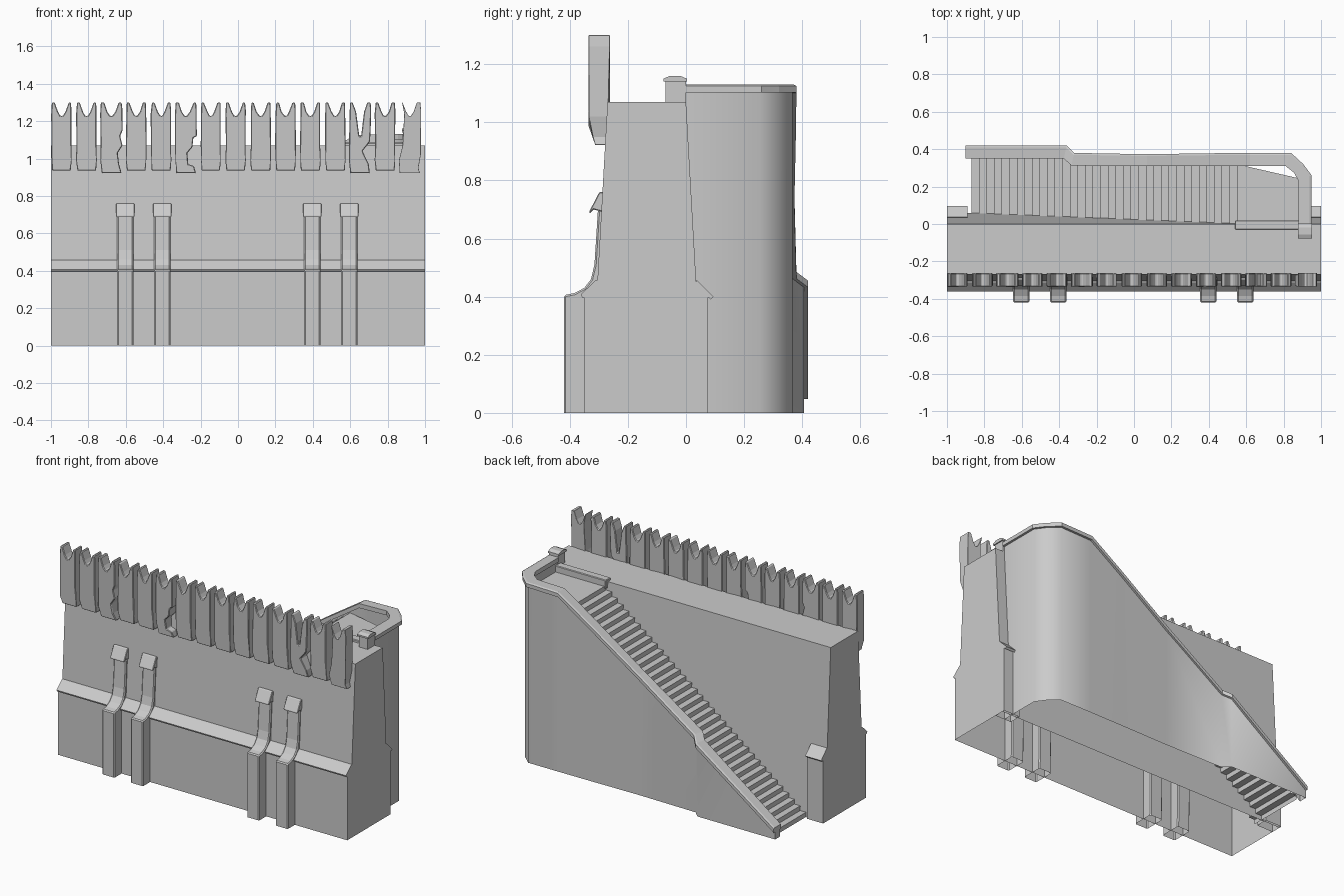
import bpy, bmesh, random
from mathutils import Vector

if "Cube" in bpy.data.objects:
    bpy.data.objects.remove(bpy.data.objects["Cube"])

random.seed(4)


def finish(name, bm, bevel=0.0, smooth=None):
    """Turn a bmesh into an object, leaving the underside on the ground open."""
    bmesh.ops.recalc_face_normals(bm, faces=bm.faces[:])
    ground = [f for f in bm.faces if all(v.co.z < 0.001 for v in f.verts)]
    bmesh.ops.delete(bm, geom=ground, context='FACES')
    mesh = bpy.data.meshes.new(name)
    bm.to_mesh(mesh)
    bm.free()
    obj = bpy.data.objects.new(name, mesh)
    bpy.context.collection.objects.link(obj)
    if bevel:
        mod = obj.modifiers.new("bevel", 'BEVEL')
        mod.width, mod.segments, mod.limit_method = bevel, 1, 'ANGLE'
    if smooth:
        bpy.ops.object.select_all(action='DESELECT')
        obj.select_set(True)
        bpy.context.view_layer.objects.active = obj
        bpy.ops.object.shade_smooth_by_angle(angle=smooth)
    return obj


def prism(name, pts, place, a, b, bevel=0.0, smooth=None):
    """Extrude a 2D outline from a to b; place(p, q, depth) gives the 3D point."""
    bm = bmesh.new()
    ra = [bm.verts.new(place(p, q, a)) for p, q in pts]
    rb = [bm.verts.new(place(p, q, b)) for p, q in pts]
    n = len(pts)
    for i in range(n):
        j = (i + 1) % n
        bm.faces.new((ra[i], ra[j], rb[j], rb[i]))
    bm.faces.new(ra)
    bm.faces.new(rb[::-1])
    return finish(name, bm, bevel, smooth)


def along_x(y, z, x):
    return (x, y, z)


def box(name, x0, x1, y0, y1, z0, z1, bevel=0.0):
    return prism(name, [(y0, z0), (y1, z0), (y1, z1), (y0, z1)], along_x, x0, x1, bevel)


def loft(name, rings, closed, smooth=None):
    """Join successive cross-sections."""
    bm = bmesh.new()
    rows = [[bm.verts.new(p) for p in ring] for ring in rings]
    n = len(rows[0])
    for r, s in zip(rows, rows[1:]):
        for i in range(n if closed else n - 1):
            j = (i + 1) % n
            bm.faces.new((r[i], r[j], s[j], s[i]))
    bm.faces.new(rows[0])
    bm.faces.new(rows[-1][::-1])
    return finish(name, bm, 0, smooth)


# Main battered wall with stepped front base
prism("main_wall", [(-0.35, 0), (-0.35, 0.40), (-0.305, 0.45), (-0.27, 1.07),
                    (0, 1.07), (0.035, 0.45), (0.06, 0)], along_x, -1, 1)

# Sloped string course across the front
prism("front_ledge", [(-0.345, 0.395), (-0.358, 0.398), (-0.362, 0.408), (-0.312, 0.455),
                      (-0.30, 0.458), (-0.30, 0.44)], along_x, -1, 1)

# Plinths and sloped caps at both ends of the back
for side, x0, x1 in (("left", -1, -0.89), ("right", 0.89, 1)):
    prism("back_plinth_" + side, [(0.0, 0), (0.075, 0), (0.075, 0.41), (0.035, 0.45),
                                  (0.0, 0.45)], along_x, x0, x1)
    prism("back_plinth_cap_" + side, [(0.03, 0.44), (0.085, 0.39), (0.095, 0.40),
                                      (0.037, 0.457)], along_x, x0, x1)

# Buttresses with curved shoulders and sloped caps
buttress = [(-0.29, 0), (-0.42, 0), (-0.42, 0.405), (-0.385, 0.412), (-0.35, 0.43),
            (-0.327, 0.46), (-0.315, 0.51), (-0.303, 0.70), (-0.28, 0.70)]
cap = [(-0.28, 0.69), (-0.318, 0.70), (-0.332, 0.685), (-0.332, 0.695),
       (-0.298, 0.76), (-0.28, 0.76)]
for i, x in enumerate((-0.603, -0.405, 0.397, 0.595)):
    prism(f"buttress_{i}", buttress, along_x, x - 0.043, x + 0.043, 0.006)
    prism(f"buttress_cap_{i}", cap, along_x, x - 0.049, x + 0.049, 0.003)

# Swallow-tailed battlements; four are broken (points are width fraction, z)
bites = {
    2: [(0.85, 0.97), (0.8, 1.03), (1.0, 1.07), (0.9, 1.12), (1.0, 1.15)],
    5: [(0.85, 0.96), (0.6, 0.97), (0.55, 1.03), (0.8, 1.06), (0.85, 1.11), (1.0, 1.12)],
    12: [(0.9, 0.97), (0.6, 1.04), (0.95, 1.09), (1.0, 1.15)],
    14: [(0.9, 0.95), (1.0, 1.02)],
}


def along_y(x, z, y):
    low = max(0.0, (1.0 - z) / 0.07)
    if y < -0.3:
        y += 0.02 * low
    elif z < 1.07:
        y -= 0.012 * min(1.0, (1.07 - z) / 0.1)
    return (x, y, z)


for i in range(15):
    c = -0.943 + i * 0.133
    broken = i in bites
    w = 0.116 if broken else 0.108
    zb = 0.922 if broken else 0.935
    depth = 1.12 if i == 12 else 1.228
    right = bites.get(i, [(1, 0.99), (1, 1.07)])
    lean = 0.25 if i == 14 else 0.0
    outline = [(0.04, zb), (0.96, zb)] + right + [
        (1, 1.26), (0.97, 1.30), (0.84, 1.30), (0.68, 1.25), (0.55, depth),
        (0.45, depth), (0.32, 1.25), (0.16, 1.30), (0.03 + lean * 0.5, 1.30),
        (lean, 1.24), (lean * 0.6, 1.07), (0, 0.99)]
    pts = [(c + (u - 0.5) * w + random.uniform(-0.002, 0.002), z) for u, z in outline]
    prism(f"battlement_{i}", pts, along_y, -0.335, -0.262, 0.004)

# Plan of the stair parapet: outer x, y, inner x, y, top z
plan = [(-0.90, 0.42, -0.90, 0.35, 0.075), (-0.36, 0.42, -0.375, 0.35, 0.46),
        (-0.32, 0.38, -0.335, 0.312, 0.49), (0.07, 0.373, 0.07, 0.31, 0.755),
        (0.40, 0.378, 0.40, 0.31, 0.98), (0.62, 0.38, 0.62, 0.31, 1.125),
        (0.84, 0.38, 0.81, 0.31, 1.13), (0.905, 0.32, 0.855, 0.275, 1.13),
        (0.95, 0.26, 0.88, 0.23, 1.13), (0.95, 0.0, 0.88, 0.0, 1.13)]
coping, wall = [], []
for ox, oy, ix, iy, z in plan:
    o, n = Vector((ox, oy, 0)), Vector((ix, iy, 0))
    up = Vector((0, 0, z))
    coping.append([o + up * 1.0 - Vector((0, 0, 0.028)), o + up - Vector((0, 0, 0.005)),
                   o.lerp(n, 0.15) + up, n + up, n + up - Vector((0, 0, 0.028))])
    inset = o.lerp(n, 0.2)
    inner = n.lerp(o, 0.1)
    top = Vector((0, 0, z - 0.02))
    wall.append([inset, inset + top, inner + top,
                 inner + Vector((0, 0, max(0.0, z - 0.14)))])
loft("stair_coping", coping, True)
loft("stair_outer_wall", wall, False, smooth=0.8)

# Stairs as a stepped sheet, ending in the landing
N, X0, X1, TOP = 36, -0.87, 0.55, 1.045
bm = bmesh.new()
steps = []
for k in range(N):
    x = X0 + (X1 - X0) * k / (N - 1)
    steps += [(x, TOP * k / N), (x, TOP * (k + 1) / N)]
steps.append((0.90, TOP))
prev = None
for x, z in steps:
    far = 0.36 if x < -0.35 else (0.32 if x < 0.8 else 0.24)
    cur = (bm.verts.new((x, 0.0, z)), bm.verts.new((x, far, z)))
    if prev:
        bm.faces.new((prev[0], cur[0], cur[1], prev[1]))
    prev = cur
finish("stairs", bm)

# Threshold between landing and wall walk, and the end post
box("landing_threshold", 0.54, 0.90, -0.03, 0.02, 1.03, 1.085, 0.004)
box("end_post", 0.885, 0.945, -0.07, 0.0, 1.05, 1.145)
prism("end_post_cap", [(-0.078, 1.14), (0.003, 1.14), (0.003, 1.15), (-0.02, 1.16),
                       (-0.055, 1.16), (-0.078, 1.15)], along_x, 0.878, 0.952)
